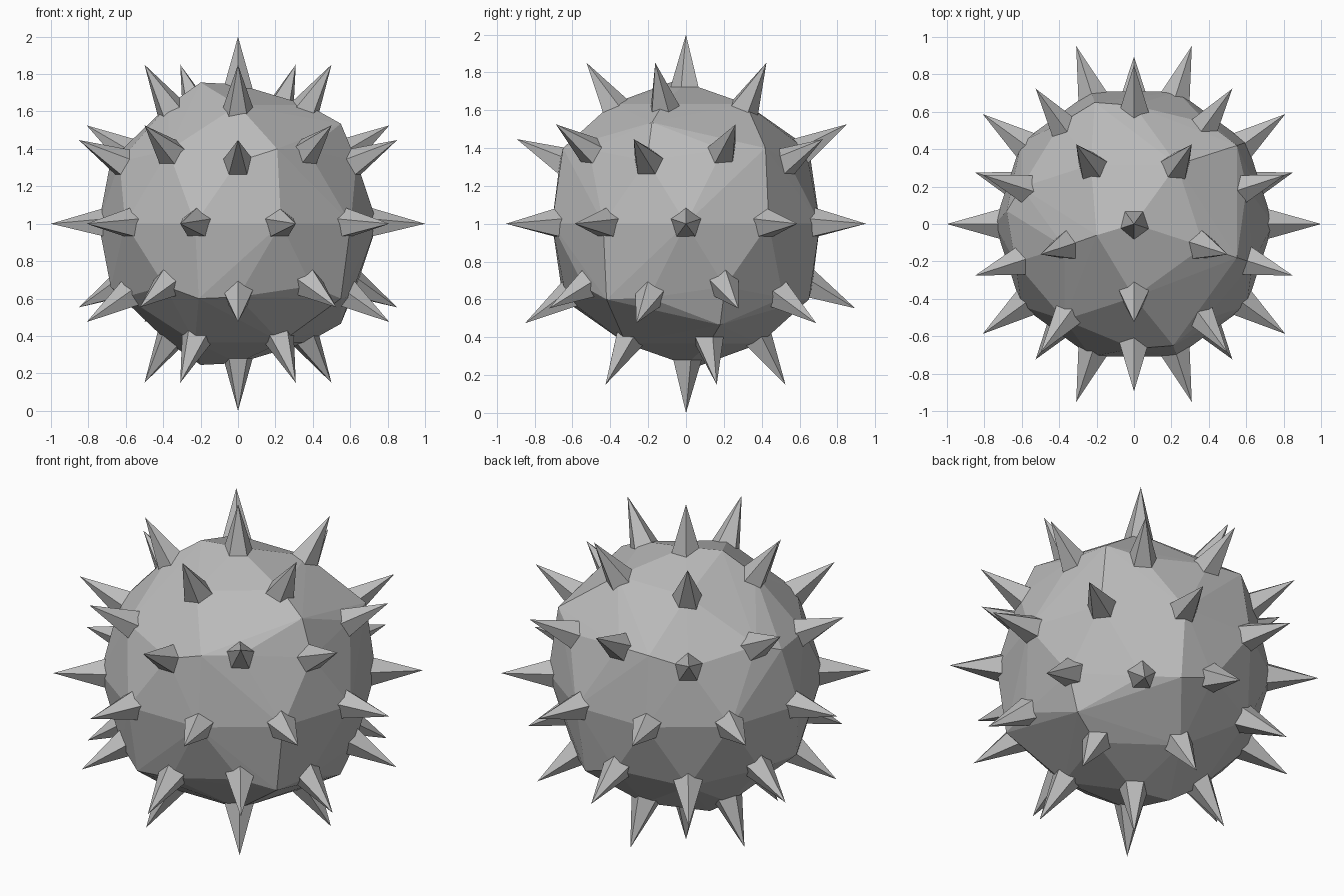
import bpy
import bmesh
from math import radians
from mathutils import Matrix, Vector

cube = bpy.data.objects.get("Cube")
if cube:
    bpy.data.objects.remove(cube, do_unlink=True)

CENTRE = Vector((0, 0, 1))

grey = bpy.data.materials.new("plain grey")
grey.use_nodes = True
grey.diffuse_color = (0.5, 0.5, 0.5, 1)
grey.node_tree.nodes["Principled BSDF"].inputs["Base Color"].default_value = (0.5, 0.5, 0.5, 1)


def add_object(name, bm):
    bmesh.ops.recalc_face_normals(bm, faces=bm.faces)
    mesh = bpy.data.meshes.new(name)
    bm.to_mesh(mesh)
    bm.free()
    mesh.materials.append(grey)
    obj = bpy.data.objects.new(name, mesh)
    obj.location = CENTRE
    bpy.context.collection.objects.link(obj)
    return obj


# Spike directions: the corners of a geodesic sphere with one turned to the top
guide = bmesh.new()
bmesh.ops.create_icosphere(guide, subdivisions=2, radius=1,
                           matrix=Matrix.Rotation(radians(-90), 4, "Z"))
directions = [v.co.normalized() for v in guide.verts]
guide.free()

# Faceted body: a corner under each spike, and prouder corners between them
# that repeat by a half turn about the x axis
BODY_RADIUS = 0.745
corners = [
    (-0.20, -0.06, 0.755), (0.21, -0.65, 0.40), (-0.21, -0.65, -0.40),
    (0.55, -0.18, 0.535), (0.55, 0.42, 0.40), (-0.68, 0.07, 0.34),
]
body = bmesh.new()
for d in directions:
    body.verts.new(d * BODY_RADIUS)
for x, y, z in corners:
    body.verts.new((x, y, z))
    body.verts.new((x, -y, -z))
hull = bmesh.ops.convex_hull(body, input=body.verts)
bmesh.ops.delete(body, geom=[v for v in body.verts if not v.link_faces], context="VERTS")
add_object("body", body)

# Five-sided spikes, sunk into the body
BASE, TIP, RADIUS = 0.61, 1.0, 0.115
spikes = bmesh.new()
for d in directions:
    turn = d.to_track_quat("Z", "Y").to_matrix().to_4x4()
    place = Matrix.Translation(d * (BASE + TIP) / 2) @ turn
    bmesh.ops.create_cone(spikes, cap_ends=True, segments=5, radius1=RADIUS,
                          radius2=0, depth=TIP - BASE, matrix=place)
bmesh.ops.remove_doubles(spikes, verts=spikes.verts, dist=0.0001)
add_object("spikes", spikes)
